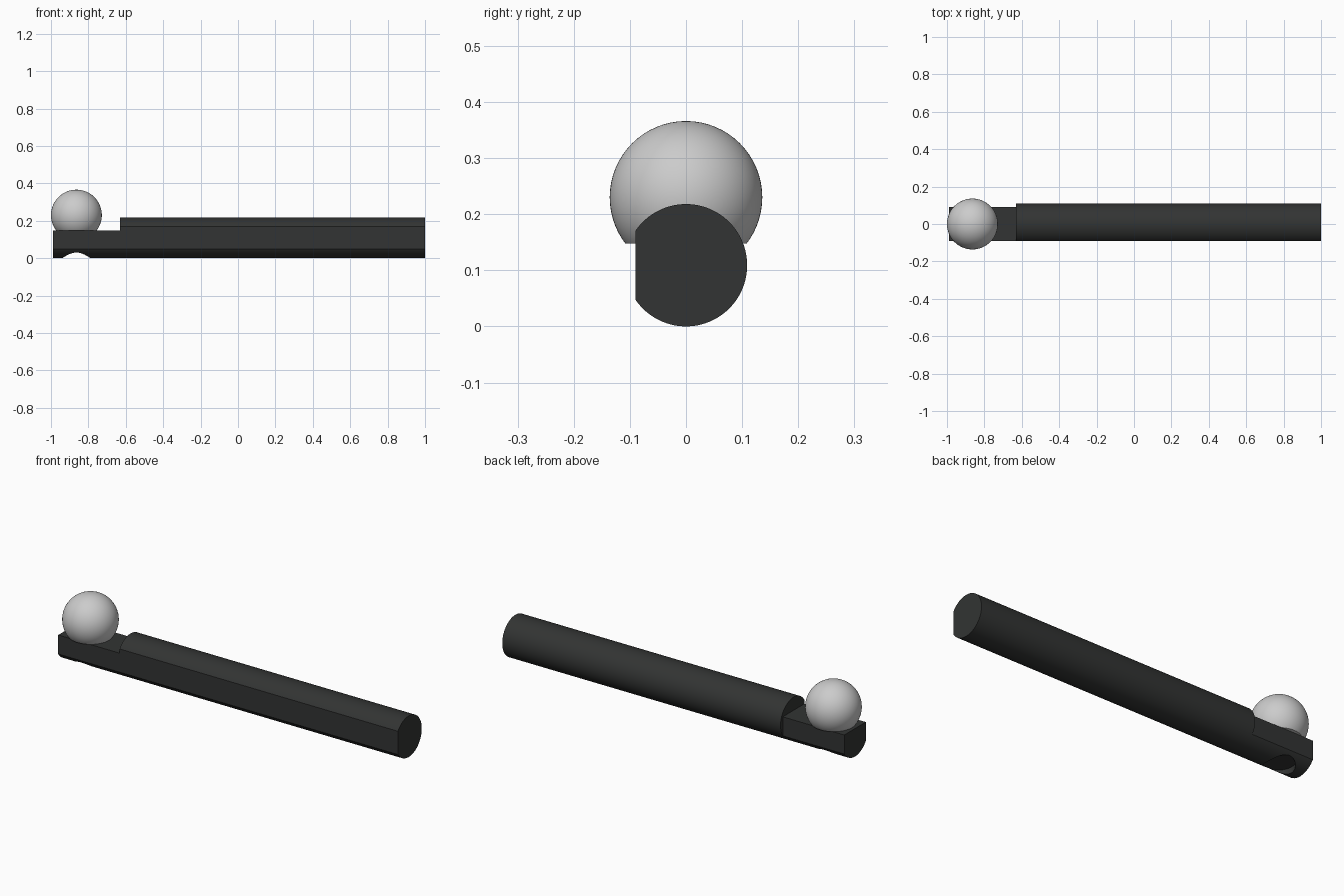
import bpy, bmesh, math

if "Cube" in bpy.data.objects:
    bpy.data.objects.remove(bpy.data.objects["Cube"])

R = 0.109            # rod radius
FLAT = 0.09          # offset of the side flats
SEAT = 0.148         # height of the notched end
STEP = -0.63         # where the notch stops
KNOB_X, KNOB_R, KNOB_Z = -0.864, 0.136, 0.23


def box(name, x0, x1, y0, y1, z0, z1):
    bpy.ops.mesh.primitive_cube_add(size=1, location=((x0 + x1) / 2, (y0 + y1) / 2, (z0 + z1) / 2))
    ob = bpy.context.object
    ob.name = name
    ob.scale = (x1 - x0, y1 - y0, z1 - z0)
    return ob


def cut(target, cutter):
    mod = target.modifiers.new("cut", 'BOOLEAN')
    mod.operation = 'DIFFERENCE'
    mod.solver = 'EXACT'
    mod.object = cutter
    bpy.context.view_layer.objects.active = target
    bpy.ops.object.modifier_apply(modifier=mod.name)
    bpy.data.objects.remove(cutter)


def smooth(ob):
    bpy.ops.object.select_all(action='DESELECT')
    ob.select_set(True)
    bpy.context.view_layer.objects.active = ob
    bpy.ops.object.shade_smooth_by_angle(angle=math.radians(25))


# Round rod along x
bpy.ops.mesh.primitive_cylinder_add(vertices=96, radius=R, depth=1.99,
                                    location=(0.005, 0, R), rotation=(0, math.pi / 2, 0))
rod = bpy.context.object
rod.name = "rod"

# Full-length front flat, then back flat and top notch at the knob end
cut(rod, box("front_cutter", -2, 2, -0.5, -FLAT, -0.5, 0.5))
cut(rod, box("back_cutter", -2, STEP, FLAT, 0.5, -0.5, 0.5))
cut(rod, box("top_cutter", -2, STEP, -0.5, 0.5, SEAT, 0.5))

# Shallow round recess under the knob
bpy.ops.mesh.primitive_cylinder_add(vertices=64, radius=0.075, depth=0.2,
                                    location=(KNOB_X, 0, 0.03 - 0.1))
recess = bpy.context.object
recess.name = "recess_cutter"
cut(rod, recess)
smooth(rod)

dark = bpy.data.materials.new("dark")
dark.diffuse_color = (0.032, 0.034, 0.033, 1)
dark.use_nodes = True
dark.node_tree.nodes["Principled BSDF"].inputs["Base Color"].default_value = dark.diffuse_color
rod.data.materials.append(dark)

# Ball knob with a flat base resting on the notch
bpy.ops.mesh.primitive_uv_sphere_add(segments=64, ring_count=32, radius=KNOB_R,
                                     location=(KNOB_X, 0, KNOB_Z))
knob = bpy.context.object
knob.name = "ball_knob"
bm = bmesh.new()
bm.from_mesh(knob.data)
geom = bm.verts[:] + bm.edges[:] + bm.faces[:]
res = bmesh.ops.bisect_plane(bm, geom=geom, plane_co=(0, 0, SEAT - KNOB_Z),
                             plane_no=(0, 0, -1), clear_outer=True)
rim = [e for e in res['geom_cut'] if isinstance(e, bmesh.types.BMEdge)]
bmesh.ops.contextual_create(bm, geom=rim)
bm.to_mesh(knob.data)
bm.free()
smooth(knob)
